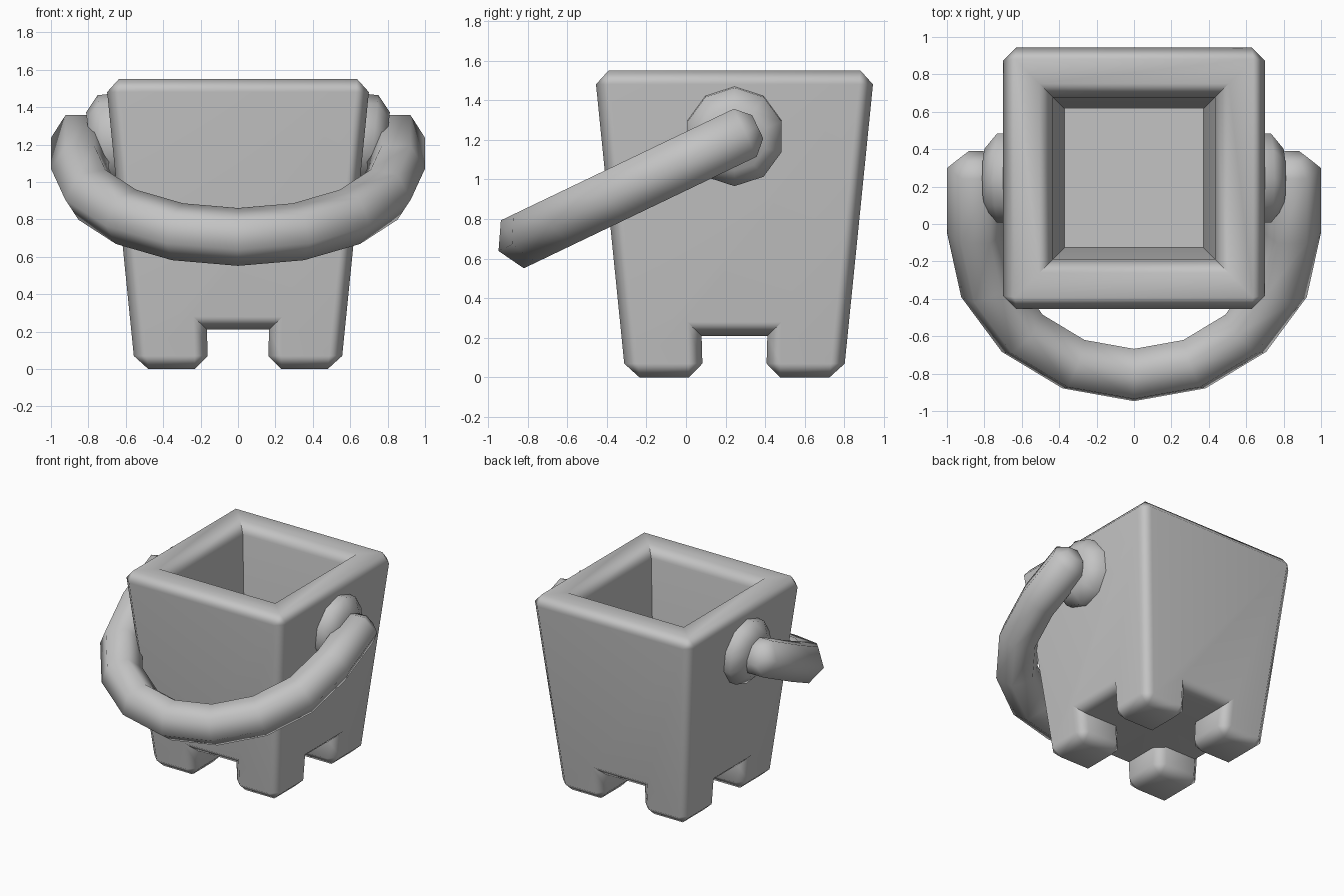
import bpy, bmesh, math
from mathutils import Vector, Matrix

if "Cube" in bpy.data.objects:
    bpy.data.objects.remove(bpy.data.objects["Cube"])

GREY = (0.55, 0.55, 0.55, 1)
grey = bpy.data.materials.new("plain grey")
grey.use_nodes = True
grey.diffuse_color = GREY
grey.node_tree.nodes["Principled BSDF"].inputs["Base Color"].default_value = GREY

CY = 0.245           # y of the bucket's middle
HEIGHT = 1.55
FOOT = 0.21


def finish(bm, name, angle):
    bmesh.ops.recalc_face_normals(bm, faces=bm.faces)
    mesh = bpy.data.meshes.new(name)
    bm.to_mesh(mesh)
    bm.free()
    mesh.materials.append(grey)
    ob = bpy.data.objects.new(name, mesh)
    bpy.context.collection.objects.link(ob)
    bpy.ops.object.select_all(action='DESELECT')
    ob.select_set(True)
    bpy.context.view_layer.objects.active = ob
    bpy.ops.object.shade_smooth_by_angle(angle=math.radians(angle))
    return ob


def loft(bm, rings):
    """Skin a list of rings and cap both ends."""
    loops = [[bm.verts.new(p) for p in ring] for ring in rings]
    n = len(loops[0])
    for a, b in zip(loops, loops[1:]):
        for i in range(n):
            j = (i + 1) % n
            bm.faces.new((a[i], a[j], b[j], b[i]))
    bm.faces.new(loops[0])
    bm.faces.new(loops[-1])


def extruded_verts(result):
    return [v for v in result["geom"] if isinstance(v, bmesh.types.BMVert)]


# Bucket: a 3x3 base grid gives four corner feet, then walls, rim and hollow
bm = bmesh.new()
cuts = (-0.55, -0.16, 0.16, 0.55)
grid = [[bm.verts.new((x, y, FOOT)) for y in cuts] for x in cuts]
feet = []
for i in range(3):
    for j in range(3):
        f = bm.faces.new((grid[i][j], grid[i][j + 1], grid[i + 1][j + 1], grid[i + 1][j]))
        if i != 1 and j != 1:
            feet.append(f)
border = [e for e in bm.edges if e.is_boundary]
rim = extruded_verts(bmesh.ops.extrude_edge_only(bm, edges=border))
for v in rim:
    v.co.z = HEIGHT
for f in feet:
    for v in extruded_verts(bmesh.ops.extrude_face_region(bm, geom=[f])):
        v.co.z = 0
    if f.is_valid:
        bm.faces.remove(f)
# Walls flare outwards with height
for v in bm.verts:
    s = 1 + 0.285 * v.co.z / HEIGHT
    v.co.x *= s
    v.co.y *= s
# Rim ring, inner walls and floor
bmesh.ops.contextual_create(bm, geom=[e for e in bm.edges if all(v in rim for v in e.verts)])
bmesh.ops.dissolve_limit(bm, angle_limit=0.01, verts=bm.verts, edges=bm.edges)
bmesh.ops.recalc_face_normals(bm, faces=bm.faces)
lid = max(bm.faces, key=lambda f: f.calc_center_median().z)
bmesh.ops.inset_region(bm, faces=[lid], thickness=0.27, use_even_offset=True)
hole = extruded_verts(bmesh.ops.extrude_face_region(bm, geom=[lid]))
if lid.is_valid:
    bm.faces.remove(lid)
for v in hole:
    v.co = Vector((v.co.x * 0.85, v.co.y * 0.85, 0.48))
bmesh.ops.recalc_face_normals(bm, faces=bm.faces)
# Chamfer only the outward edges
bm.normal_update()
outer = [e for e in bm.edges if len(e.link_faces) == 2 and e.calc_face_angle_signed() > 0.5]
bmesh.ops.bevel(bm, geom=outer, offset=0.07, offset_type='OFFSET', segments=1,
                affect='EDGES', profile=0.5, clamp_overlap=True)
bmesh.ops.translate(bm, verts=bm.verts, vec=(0, CY, 0))
bucket = finish(bm, "bucket", 52)
flat_panels = bucket.modifiers.new("flat panels", 'WEIGHTED_NORMAL')
flat_panels.keep_sharp = True

# Side knobs: ten-sided chamfered discs, square to the sloping walls
for side, name in ((1, "left_knob"), (-1, "right_knob")):
    bm = bmesh.new()
    rings = []
    for x, r in ((-0.12, 0.25), (0, 0.25), (0.07, 0.165)):
        rings.append([(side * x, r * math.cos(a), r * math.sin(a))
                      for a in (math.radians(18 + 36 * k) for k in range(10))])
    loft(bm, rings)
    lean = Matrix.Rotation(math.radians(side * 6), 4, 'Y')
    bmesh.ops.transform(bm, verts=bm.verts,
                        matrix=Matrix.Translation((side * 0.725, CY, 1.215)) @ lean)
    finish(bm, name, 60)

# Handle: six-sided tube, two short straight ends and a half circle, tilted forward
R, TUBE, START = 0.845, 0.155, 0.322
path = [(R, -0.13, 0, 0.075), (R, -0.06, 0, TUBE)]
for k in range(9):
    a = math.pi * k / 8
    path.append((R * math.cos(a), START + R * math.sin(a), a, TUBE))
path += [(-R, -0.06, math.pi, TUBE), (-R, -0.13, math.pi, 0.075)]
rings = []
for x, v, a, r in path:
    ring = []
    for k in range(6):
        t = math.radians(60 * k)
        out = r * math.cos(t)
        ring.append(Vector((x + out * math.cos(a), -(v + out * math.sin(a)), r * math.sin(t))))
    rings.append(ring)
bm = bmesh.new()
loft(bm, rings)
tilt = Matrix.Translation((0, CY, 1.21)) @ Matrix.Rotation(math.radians(25.6), 4, 'X')
bmesh.ops.transform(bm, matrix=tilt, verts=bm.verts)
finish(bm, "handle", 65)
